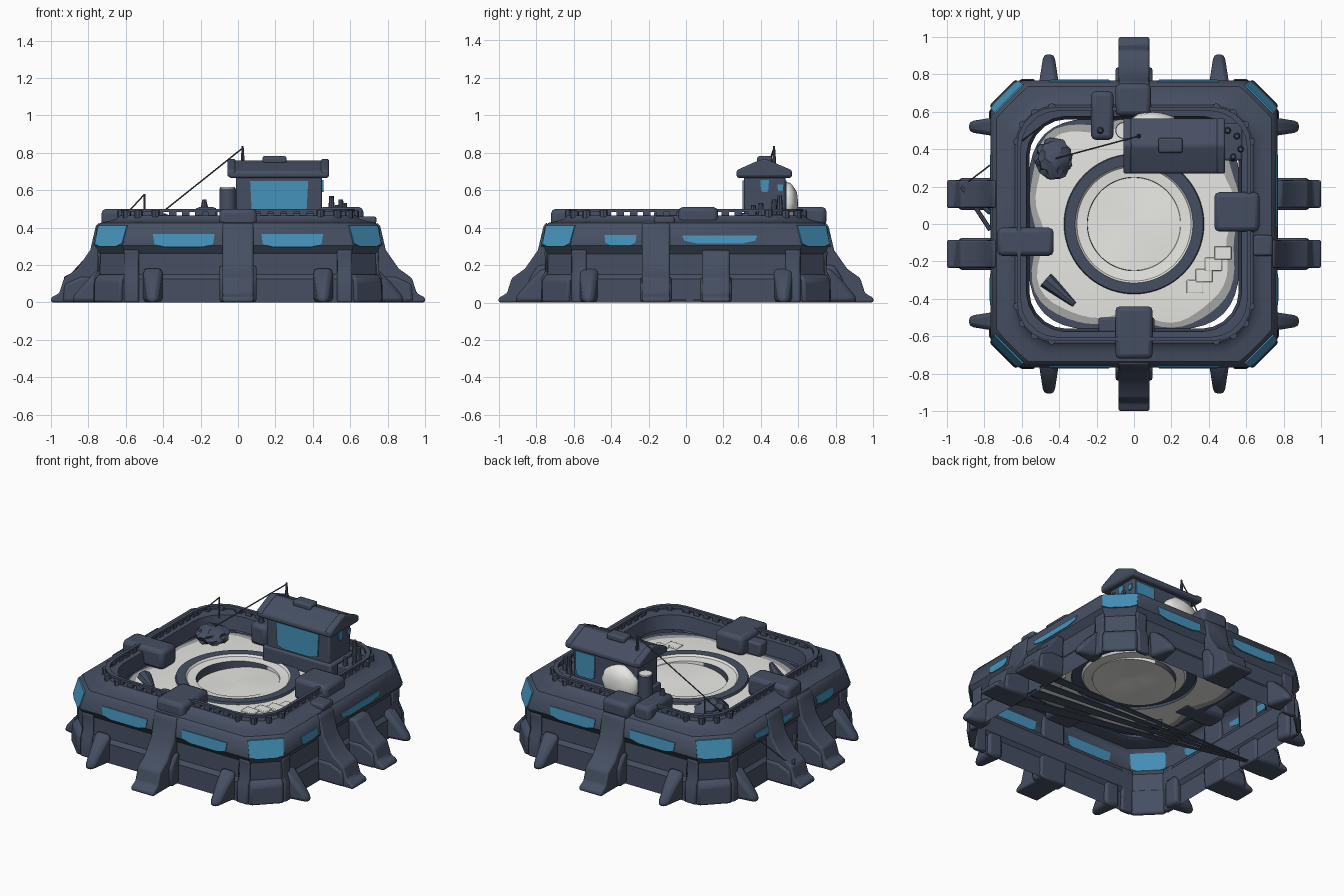
import bpy, bmesh, math, random
from mathutils import Vector, Matrix

random.seed(4)
old = bpy.data.objects.get("Cube")
if old:
    bpy.data.objects.remove(old, do_unlink=True)


def material(name, r, g, b):
    m = bpy.data.materials.new(name)
    m.use_nodes = True
    m.diffuse_color = (r, g, b, 1)
    m.node_tree.nodes["Principled BSDF"].inputs["Base Color"].default_value = (r, g, b, 1)
    return m


SLATE = material("slate blue", 0.06, 0.078, 0.122)
BLUE = material("window blue", 0.06, 0.29, 0.50)
PALE = material("pale stone", 0.85, 0.85, 0.82)
GREY = material("mid grey", 0.38, 0.39, 0.38)
BASE = 0.372  # courtyard floor height


def finish(name, bm, mats, bevel=0, angle=35):
    bmesh.ops.recalc_face_normals(bm, faces=bm.faces)
    me = bpy.data.meshes.new(name)
    bm.to_mesh(me)
    bm.free()
    for m in mats:
        me.materials.append(m)
    for p in me.polygons:
        p.use_smooth = True
    me.set_sharp_from_angle(angle=math.radians(angle))
    ob = bpy.data.objects.new(name, me)
    bpy.context.collection.objects.link(ob)
    if bevel:
        mod = ob.modifiers.new("soft edges", "BEVEL")
        mod.width, mod.segments = bevel, 2
    return ob


def side(deg, u, t, z):
    """Point at outward distance u and sideways offset t on the side facing deg."""
    a = math.radians(deg)
    return Vector((u * math.cos(a) - t * math.sin(a), u * math.sin(a) + t * math.cos(a), z))


def bridge(name, a, b, mat, bevel=0):
    bm = bmesh.new()
    va, vb = [bm.verts.new(p) for p in a], [bm.verts.new(p) for p in b]
    bm.faces.new(va)
    bm.faces.new(vb[::-1])
    for i in range(len(va)):
        j = (i + 1) % len(va)
        bm.faces.new((va[i], va[j], vb[j], vb[i]))
    return finish(name, bm, [mat], bevel)


def profile_block(name, deg, t, prof, width, bevel=0.018, tip=1):
    """Side profile of (outward, height) points given a width that narrows to tip."""
    lo, hi = min(p[0] for p in prof), max(p[0] for p in prof)
    ends = []
    for s in (-0.5, 0.5):
        ends.append([side(deg, u, t + s * width * (1 + (tip - 1) * (u - lo) / (hi - lo)), z)
                     for u, z in prof])
    return bridge(name, ends[0], ends[1], SLATE, bevel)


def box(name, x0, x1, y0, y1, z0, z1, mat=SLATE, bevel=0.012):
    q = [(x0, y0), (x1, y0), (x1, y1), (x0, y1)]
    return bridge(name, [(x, y, z0) for x, y in q], [(x, y, z1) for x, y in q], mat, bevel)


def plate(name, deg, t, half, z0, z1, u, lean=0.0):
    """Thin window; lean moves its top edge inward."""
    shape = [(-half, z1), (half, z1), (half * 0.95, z0 + 0.015), (half * 0.6, z0),
             (-half * 0.6, z0), (-half * 0.95, z0 + 0.015)]
    def layer(d):
        return [side(deg, u - d - lean * (z - z0) / (z1 - z0), t + a, z) for a, z in shape]
    return bridge(name, layer(0.008), layer(0), BLUE)


def rod(name, p, q, r, mat=SLATE, r2=None, segs=8):
    p, q = Vector(p), Vector(q)
    bm = bmesh.new()
    rot = (q - p).to_track_quat("Z", "Y").to_matrix().to_4x4()
    bmesh.ops.create_cone(bm, cap_ends=True, segments=segs, radius1=r, radius2=r if r2 is None else r2,
                          depth=(q - p).length, matrix=Matrix.Translation((p + q) / 2) @ rot)
    return finish(name, bm, [mat])


def rock(name, loc, size, mat, rough=0.2):
    bm = bmesh.new()
    bmesh.ops.create_icosphere(bm, subdivisions=3, radius=1)
    for v in bm.verts:
        v.co *= random.uniform(1 - rough, 1 + rough / 2)
        v.co = Vector(a * b for a, b in zip(v.co, size)) + Vector(loc)
    return finish(name, bm, [mat])


def corner_loop(h, c, bulge, z, n=5):
    """Square loop with cut corners; bulge turns the cut into a round."""
    pts = []
    for k in range(4):
        for i in range(n + 1):
            f, a = i / n, math.pi / 2 * i / n
            u = h - c + c * ((1 - f) * (1 - bulge) + math.cos(a) * bulge)
            t = h - c + c * (f * (1 - bulge) + math.sin(a) * bulge)
            pts.append(side(90 * k, u, t, z))
    return pts


def loft(name, loops, mats, rule=lambda i, c: 0, cap=False, angle=35):
    bm = bmesh.new()
    rows = [[bm.verts.new(p) for p in loop] for loop in loops]
    for i in range(len(rows) - 1):
        for j in range(len(rows[i])):
            k = (j + 1) % len(rows[i])
            f = bm.faces.new((rows[i][j], rows[i][k], rows[i + 1][k], rows[i + 1][j]))
            f.material_index = rule(i, f.calc_center_median())
    if cap:
        f = bm.faces.new(rows[-1])
        f.material_index = rule(len(rows) - 1, f.calc_center_median())
    return finish(name, bm, mats, angle=angle)


# Hollow outer wall with plinth, flared band and rim
WALL = [(0.76, 0.14, 0, 0), (0.757, 0.14, 0, 0.125), (0.738, 0.13, 0, 0.15), (0.735, 0.13, 0, 0.26),
        (0.767, 0.15, 0, 0.305), (0.755, 0.17, 0, 0.4), (0.735, 0.17, 0.1, 0.425), (0.69, 0.2, 0.4, 0.435),
        (0.655, 0.2, 0.6, 0.445), (0.635, 0.2, 0.8, 0.465), (0.575, 0.2, 0.9, 0.462), (0.56, 0.2, 1, BASE)]
loft("outer_wall", [corner_loop(*w) for w in WALL], [SLATE])


# Courtyard floor with round landing pad and a sunken bowl, deepest on one side
def floor_loop(r, square, z, wobble=0, sink=0, n=72):
    pts = []
    for i in range(n):
        a = 2 * math.pi * i / n
        c, s = math.cos(a), math.sin(a)
        k = (c ** 4 + s ** 4) ** -0.25 if square else 1
        rr = r * k + wobble * math.sin(5 * a + 1) + wobble * math.sin(9 * a)
        pts.append((rr * c, rr * s + 0.01 * bool(wobble), BASE + z - sink * (1 - c) / 2))
    return pts


FLOOR = [(0.57, 1, 0), (0.545, 1, 0, 0.012), (0.51, 1, 0.003, 0.017), (0.375, 0, 0.006),
         (0.37, 0, 0.02), (0.315, 0, 0.02), (0.305, 0, 0.008), (0.25, 0, 0.003),
         (0.248, 0, 0.001, 0, 0.05), (0.05, 0, -0.005, 0, 0.03)]
FLOOR_MAT = [0, 1, 2, 0, 0, 2, 2, 0, 2, 2]
loft("courtyard_floor", [floor_loop(*f) for f in FLOOR], [SLATE, GREY, PALE],
     lambda i, c: 2 if i == 7 and c.x > 0.05 else FLOOR_MAT[i], cap=True, angle=25)

# Slanting braces fanned across the hollow underside
for y0, y1 in ((-0.22, -0.13), (-0.08, 0.0), (0.04, 0.1), (0.14, 0.2)):
    bridge("underside_brace", [(-0.85, 0.165, 0.012), (0.77, y0, 0.012), (0.77, y1, 0.012)],
           [(-0.85, 0.165, 0.018), (0.77, y0, 0.018), (0.77, y1, 0.018)], SLATE)

# Railing round the rim
RAIL = [(0.625, 0.5), (0.625, 0.484), (0.605, 0.484), (0.605, 0.5), (0.625, 0.5)]
loft("rail_top", [corner_loop(h, 0.2, 1, z) for h, z in RAIL], [SLATE])
for deg in range(0, 360, 90):
    for i in range(-6, 7):
        profile_block("rail_post", deg, i * 0.07, [(0.604, 0.45), (0.626, 0.45), (0.626, 0.49), (0.604, 0.49)],
                      0.04, bevel=0)
    for t in (-0.13, -0.045, 0.045, 0.13):
        u = 0.6 + math.sqrt(0.04 - t * t)
        rod("rail_corner_post", side(deg + 45, u, t, 0.45), side(deg + 45, u, t, 0.49), 0.022)

# Sloping legs on every side
SLOPE = [(0.76, 0.41), (0.79, 0.28), (0.86, 0.18), (0.93, 0.13), (0.955, 0.05), (1.0, 0.025), (1.0, 0), (0.75, 0)]
for deg in (-90, 90):
    profile_block("main_leg", deg, 0, [(0.74, 0.43)] + SLOPE, 0.165)
    profile_block("leg_shoulder", deg, 0, [(0.75, 0), (0.83, 0), (0.84, 0.12), (0.79, 0.2), (0.74, 0.2)], 0.2)
for deg in (0, 180):
    for t in (-0.16, 0.16):
        low = deg == 0 and t > 0
        profile_block("side_leg", deg, t, [(0.74, 0.28 if low else 0.43)] + SLOPE[int(low):], 0.15)
        profile_block("side_leg_foot", deg, t, [(0.75, 0), (0.94, 0), (0.93, 0.1), (0.84, 0.14), (0.74, 0.14)], 0.17)

# Claw feet, corner blocks and windows
CLAW = [(0.74, 0.19), (0.78, 0.17), (0.84, 0.11), (0.9, 0.04), (0.915, 0), (0.74, 0)]
for deg in range(0, 360, 90):
    ends = deg in (90, 270)
    for s in (-1, 1):
        claw = [(u - (0 if ends else 0.025), z) for u, z in CLAW]
        profile_block("claw_foot", deg, s * (0.455 if ends else 0.52), claw, 0.11, bevel=0.022, tip=0.5)
        profile_block("wall_pier", deg, s * 0.57, [(0.74, 0), (0.775, 0), (0.77, 0.13), (0.75, 0.17),
                                                  (0.755, 0.28), (0.735, 0.29)], 0.08)
        if ends:
            plate("wall_window", deg, s * 0.29, 0.165, 0.295, 0.365, 0.773, 0.008)
    profile_block("corner_block", deg + 45, 0, [(0.965, 0), (0.995, 0), (0.99, 0.12), (0.965, 0.15), (0.94, 0.15)], 0.2)
    plate("corner_window", deg + 45, 0, 0.108, 0.3, 0.41, 0.986, 0.036)
    if not ends:
        m = 1 if deg == 0 else -1
        plate("side_window_short", deg, -0.35 * m, 0.085, 0.305, 0.36, 0.772, 0.007)
        plate("side_window_long", deg, 0.18 * m, 0.2, 0.315, 0.357, 0.771, 0.006)

# Blocks sitting across the rim
box("front_gate", -0.1, 0.1, -0.72, -0.44, BASE, 0.5, bevel=0.025)
box("front_gate_wings", -0.19, 0.11, -0.58, -0.5, BASE, 0.46)
box("back_gate", -0.1, 0.09, 0.58, 0.75, 0.41, 0.51, bevel=0.025)
box("back_locker", -0.23, -0.11, 0.45, 0.71, BASE, 0.51, bevel=0.025)
box("right_locker", 0.43, 0.67, -0.04, 0.17, BASE, 0.51, bevel=0.025)
box("left_locker", -0.73, -0.43, -0.17, -0.02, BASE, 0.5, bevel=0.025)
box("right_crate", 0.62, 0.74, -0.17, -0.06, 0.42, 0.46)

# Control house with gabled roof
box("house_body", -0.01, 0.45, 0.31, 0.53, BASE, 0.7)
box("house_plinth", -0.03, 0.47, 0.295, 0.545, BASE, 0.475)
plate("house_front_window", -90, 0.22, 0.155, 0.485, 0.65, -0.302)
plate("house_back_window", 90, -0.36, 0.07, 0.49, 0.65, 0.537)
plate("house_side_window", 0, 0.42, 0.022, 0.59, 0.655, 0.457)
plate("house_side_window_small", 0, 0.505, 0.017, 0.595, 0.63, 0.457)
GABLE = [(0.27, 0.665), (0.27, 0.7), (0.37, 0.745), (0.42, 0.762), (0.46, 0.745), (0.565, 0.7), (0.565, 0.665)]
bridge("house_roof", [(-0.05, y, z) for y, z in GABLE], [(0.485, y, z) for y, z in GABLE], SLATE, 0.012)
for x in (-0.035, 0.465):
    bridge("roof_end_trim", [(x - 0.022, y, z + 0.006) for y, z in GABLE],
           [(x + 0.022, y, z + 0.006) for y, z in GABLE], SLATE, 0.01)
box("roof_vent", 0.13, 0.26, 0.38, 0.46, 0.74, 0.782)
rock("back_mound", (0.1, 0.54, 0.53), (0.13, 0.06, 0.115), PALE, 0.05)
rod("barrel", (-0.055, 0.5, BASE), (-0.055, 0.5, 0.61), 0.045, segs=16)
rod("barrel_lid", (-0.055, 0.5, 0.61), (-0.055, 0.5, 0.618), 0.04, PALE, segs=16)
for x, y, h in ((0.5, 0.5, 0.57), (0.55, 0.47, 0.55), (0.57, 0.4, 0.53), (0.53, 0.36, 0.52)):
    rod("machine_pipe", (x, y, BASE), (x, y, h), 0.026, r2=0.012)
box("machine_base", 0.48, 0.58, 0.34, 0.54, BASE, 0.47)

# Masts and wires
rod("house_mast", (0.025, 0.47, 0.72), (0.025, 0.47, 0.835), 0.013, r2=0.005)
rod("house_wire", (0.025, 0.47, 0.825), (-0.42, 0.35, 0.47), 0.004)
rod("left_mast", (-0.5, 0.52, 0.44), (-0.5, 0.52, 0.58), 0.005)
rod("left_wire", (-0.5, 0.52, 0.578), (-0.92, 0.2, 0.12), 0.004)
for y in (0.06, -0.03):
    rod("leg_strut", (-0.92, 0.2, 0.13), (-0.77, y, 0.2), 0.012)

# Rocks and rubble in the courtyard corners
rock("rubble_heap", (-0.43, 0.35, 0.42), (0.1, 0.11, 0.06), SLATE)
rod("rubble_spike", (-0.18, 0.5, 0.42), (-0.18, 0.5, 0.55), 0.04, r2=0.01)
rod("corner_debris", (-0.47, -0.3, BASE), (-0.32, -0.43, BASE + 0.02), 0.045, r2=0.015)
for i in range(4):
    x, y = 0.28 + i * 0.05, -0.37 + i * 0.06
    box("broken_slab", x, x + 0.09, y, y + 0.07, BASE - 0.01, BASE + 0.012 + i * 0.003, PALE, 0.004)
